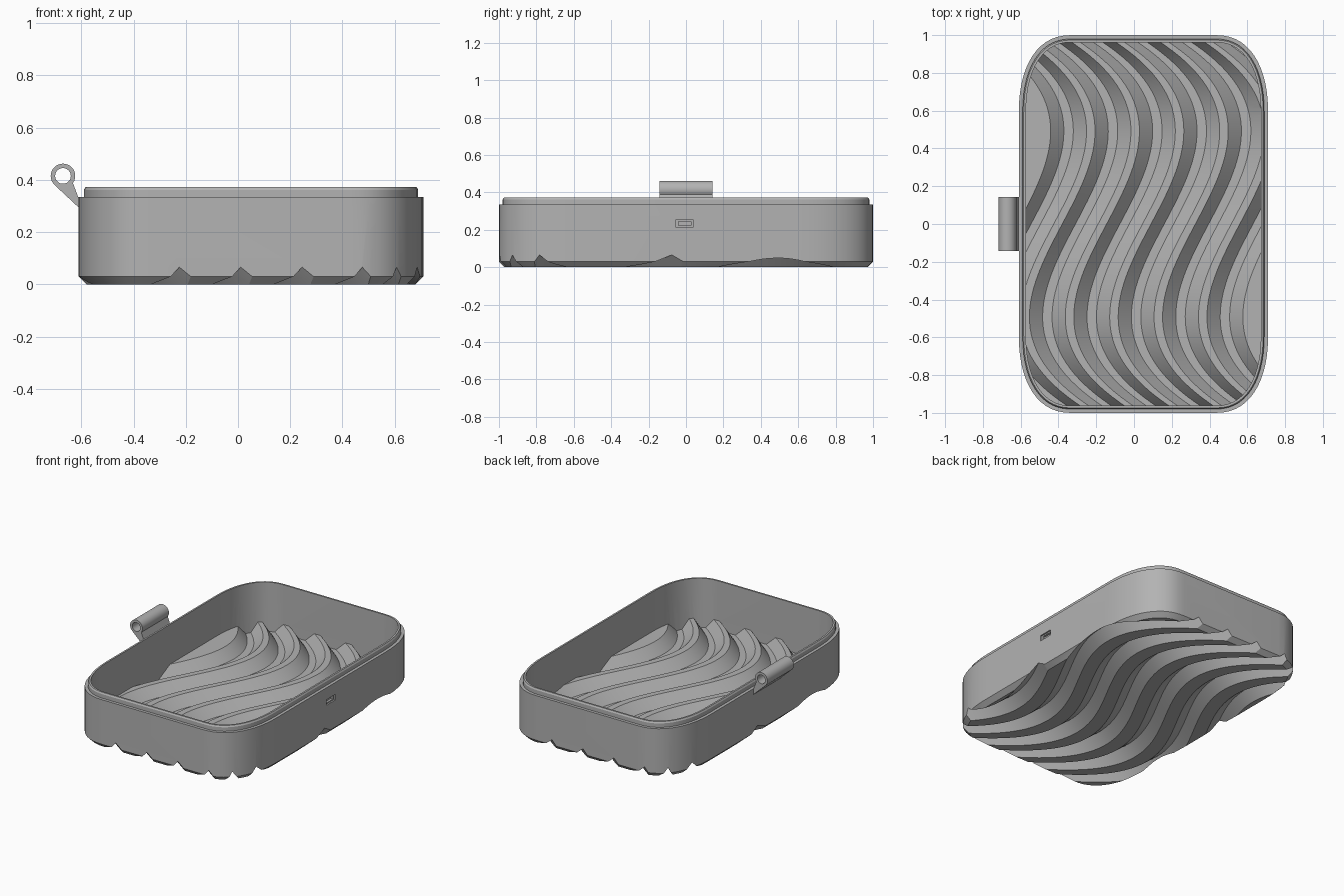
import bpy, bmesh, math
from mathutils import Vector

cube = bpy.data.objects.get("Cube")
if cube:
    bpy.data.objects.remove(cube, do_unlink=True)

grey = bpy.data.materials.new("light grey")
grey.use_nodes = True
colour = (0.45, 0.45, 0.45, 1)
grey.diffuse_color = colour
grey.node_tree.nodes["Principled BSDF"].inputs["Base Color"].default_value = colour

CX, HX, HY = 0.05, 0.66, 1.0      # tray centre and half sizes
PITCH = 0.235                     # spacing of the waves


def loft(name, rings):
    """Closed solid through rings that have equal point counts."""
    bm = bmesh.new()
    loops = [[bm.verts.new(p) for p in ring] for ring in rings]
    n = len(loops[0])
    for a, b in zip(loops, loops[1:]):
        for i in range(n):
            j = (i + 1) % n
            bm.faces.new((a[i], a[j], b[j], b[i]))
    bm.faces.new(loops[0][::-1])
    bm.faces.new(loops[-1])
    bmesh.ops.recalc_face_normals(bm, faces=bm.faces)
    mesh = bpy.data.meshes.new(name)
    bm.to_mesh(mesh)
    bm.free()
    mesh.materials.append(grey)
    obj = bpy.data.objects.new(name, mesh)
    bpy.context.collection.objects.link(obj)
    return obj


def outline(inset, z, steps=14):
    """Rectangle with soft superelliptic corners."""
    rx, ry, power = 0.28 - inset, 0.42 - inset, 2 / 2.3
    pts = []
    for sx, sy in ((1, 1), (-1, 1), (-1, -1), (1, -1)):
        corner = []
        for i in range(steps + 1):
            a = math.pi / 2 * i / steps
            x = HX - inset - rx + rx * abs(math.cos(a)) ** power
            y = HY - inset - ry + ry * abs(math.sin(a)) ** power
            corner.append((CX + sx * x, sy * y, z))
        pts += corner if sx * sy > 0 else corner[::-1]
    return pts


def wave(name, profile, steps=72):
    """Sweep an x-z profile from front to back along the S curve."""
    rings = []
    for i in range(steps + 1):
        y = -1.1 + 2.2 * i / steps
        shift = 0.53 * y - 0.73 * y ** 3
        rings.append([(x + shift, y, z) for x, z in profile])
    return loft(name, rings)


def boolean(obj, cutter, operation):
    mod = obj.modifiers.new("cut", 'BOOLEAN')
    mod.object, mod.operation, mod.solver = cutter, operation, 'EXACT'
    graph = bpy.context.evaluated_depsgraph_get()
    mesh = bpy.data.meshes.new_from_object(obj.evaluated_get(graph))
    obj.modifiers.clear()
    obj.data = mesh
    bpy.data.objects.remove(cutter, do_unlink=True)


def smooth(obj):
    bpy.ops.object.select_all(action='DESELECT')
    obj.select_set(True)
    bpy.context.view_layer.objects.active = obj
    bpy.ops.object.shade_smooth_by_angle(angle=math.radians(25))


# Tray body with chamfered foot and stepped lip
tray = loft("tray", [outline(d, z) for d, z in (
    (0.03, 0), (0, 0.03), (0, 0.335), (0.02, 0.335), (0.02, 0.362), (0.026, 0.372))])

# Cavity whose floor is ribbed with flat-topped waves
LOW, HIGH = 0.035, 0.10
floor = [(-1.6, HIGH)]
for k in range(-3, 4):
    x = 0.045 + PITCH * k
    if k > -3:
        floor += [(x - 0.07, LOW), (x, HIGH)]
    if k < 3:
        floor += [(x + 0.045, HIGH), (x + 0.115, LOW)]
floor += [(1.7, HIGH), (1.7, 0.6), (-1.6, 0.6)]
cavity = loft("cavity", [outline(0.038, -0.1), outline(0.038, 0.5)])
boolean(cavity, wave("ribs", floor), 'INTERSECT')
boolean(tray, cavity, 'DIFFERENCE')

# Grooves under the tray
for k in range(-3, 4):
    x = 0.045 + PITCH * k
    groove = wave("groove", [(x - 0.078, -0.02), (x + 0.105, -0.02), (x, 0.066)])
    boolean(tray, groove, 'DIFFERENCE')


# Latch slot in the left wall
def slot_ring(x, half_y, half_z):
    return [(x, -0.007 + a * half_y, 0.234 + b * half_z)
            for a, b in ((-1, -1), (1, -1), (1, 1), (-1, 1))]


slot = loft("slot", [slot_ring(0.73, 0.048, 0.019), slot_ring(0.70, 0.048, 0.019),
                     slot_ring(0.70, 0.034, 0.011), slot_ring(0.685, 0.034, 0.011)])
boolean(tray, slot, 'DIFFERENCE')
smooth(tray)

# Hinge: arm and barrel with a pin hole
HINGE = Vector((-0.67, 0, 0.415))


def barrel(name, radius, half):
    return loft(name, [[(HINGE.x + radius * math.cos(math.tau * i / 32), y,
                         HINGE.z + radius * math.sin(math.tau * i / 32))
                        for i in range(32)] for y in (-half, half)])


arm_profile = ((-0.704, 0.382), (-0.6, 0.285), (-0.6, 0.335), (-0.612, 0.335), (-0.632, 0.388))
hinge = loft("hinge", [[(x, y, z) for x, z in arm_profile] for y in (-0.143, 0.143)])
boolean(hinge, barrel("barrel", 0.047, 0.143), 'UNION')
boolean(hinge, barrel("pin_hole", 0.03, 0.2), 'DIFFERENCE')
smooth(hinge)
